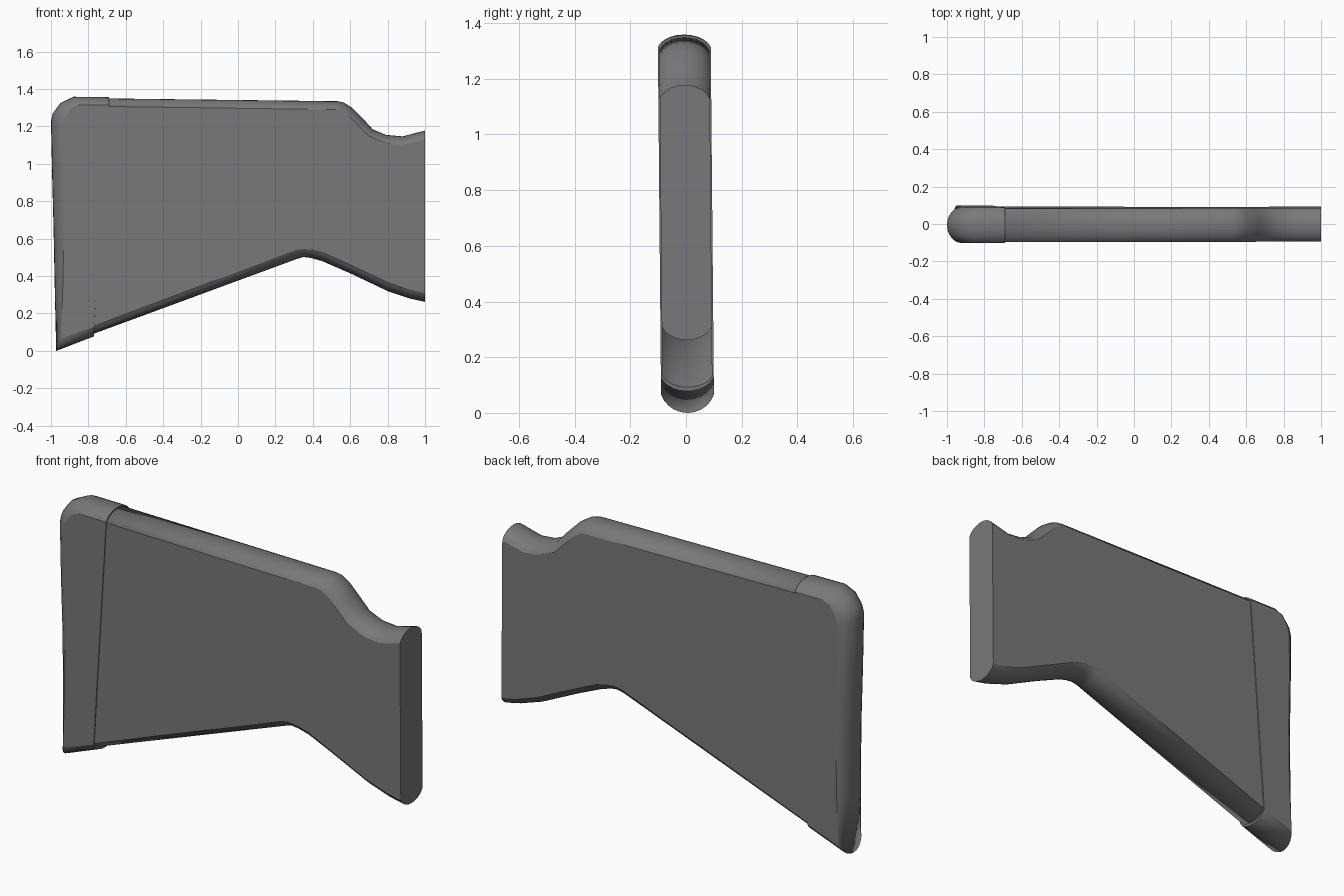
import bpy, bmesh, math

cube = bpy.data.objects.get("Cube")
if cube:
    bpy.data.objects.remove(cube)

grey = bpy.data.materials.new("dark grey")
grey.use_nodes = True
colour = (0.19, 0.19, 0.2, 1)
grey.diffuse_color = colour
grey.node_tree.nodes["Principled BSDF"].inputs["Base Color"].default_value = colour

STEPS = 10      # segments across the rounded rim
START = 0.3     # rim angle where it meets the flat side
LEAN = 0.009    # slight sideways tilt with height


def rounded_slab(name, pairs, half):
    """Slab whose rim bulges from an inner side outline to an outer mid outline.
    The first and last pairs bound a flat end."""
    bm = bmesh.new()
    rings = []
    for i in range(STEPS + 1):
        t = START + (math.pi - 2 * START) * i / STEPS
        y = -half * math.cos(t) / math.cos(START)
        f = (math.sin(t) - math.sin(START)) / (1 - math.sin(START))
        ring = []
        for (ox, oz), (ix, iz) in pairs:
            x, z = ix + (ox - ix) * f, iz + (oz - iz) * f
            ring.append(bm.verts.new((x, y - LEAN * (z - 0.65), z)))
        rings.append(ring)
    n = len(pairs)
    for a, b in zip(rings, rings[1:]):
        for j in range(n - 1):
            bm.faces.new((a[j], a[j + 1], b[j + 1], b[j])).smooth = True
    # flat sides and flat end
    flats = [bm.faces.new(rings[0]), bm.faces.new(rings[-1])]
    flats.append(bm.faces.new([r[0] for r in rings] + [r[-1] for r in reversed(rings)]))
    for face in flats:
        for edge in face.edges:
            edge.smooth = False
    bmesh.ops.recalc_face_normals(bm, faces=bm.faces)
    mesh = bpy.data.meshes.new(name)
    bm.to_mesh(mesh)
    bm.free()
    mesh.materials.append(grey)
    obj = bpy.data.objects.new(name, mesh)
    bpy.context.collection.objects.link(obj)
    return obj


# Stock body: outer and inner outline points, from the front bottom
# back along the belly, up the hidden rear joint and forward along the comb
stock = [
    ((1, .262), (1, .31)), ((.92, .28), (.92, .325)), ((.8, .32), (.8, .366)),
    ((.6, .415), (.6, .46)), ((.45, .48), (.46, .525)), ((.39, .497), (.4, .54)),
    ((.35, .502), (.35, .546)), ((.31, .49), (.31, .54)),
    ((-.79, .085), (-.79, .125)), ((-.71, 1.35), (-.71, 1.307)),
    ((.53, 1.335), (.52, 1.29)), ((.565, 1.328), (.55, 1.285)),
    ((.61, 1.3), (.59, 1.258)), ((.67, 1.24), (.64, 1.208)),
    ((.72, 1.185), (.7, 1.148)), ((.79, 1.155), (.79, 1.11)),
    ((.88, 1.147), (.88, 1.1)), ((1, 1.178), (1, 1.13)),
]
rounded_slab("stock_body", stock, 0.09)

# Butt pad: slightly wider cap around the rear
pad = [
    ((-.69, 1.357), (-.69, 1.314)), ((-.88, 1.359), (-.85, 1.315)),
    ((-.95, 1.325), (-.89, 1.3)), ((-.99, 1.27), (-.925, 1.25)),
    ((-1, 1.23), (-.938, 1.2)), ((-.994, .95), (-.937, .95)),
    ((-.986, .65), (-.93, .65)), ((-.979, .3), (-.938, .3)),
    ((-.972, 0), (-.948, .066)), ((-.77, .078), (-.77, .128)),
]
rounded_slab("butt_pad", pad, 0.095)
